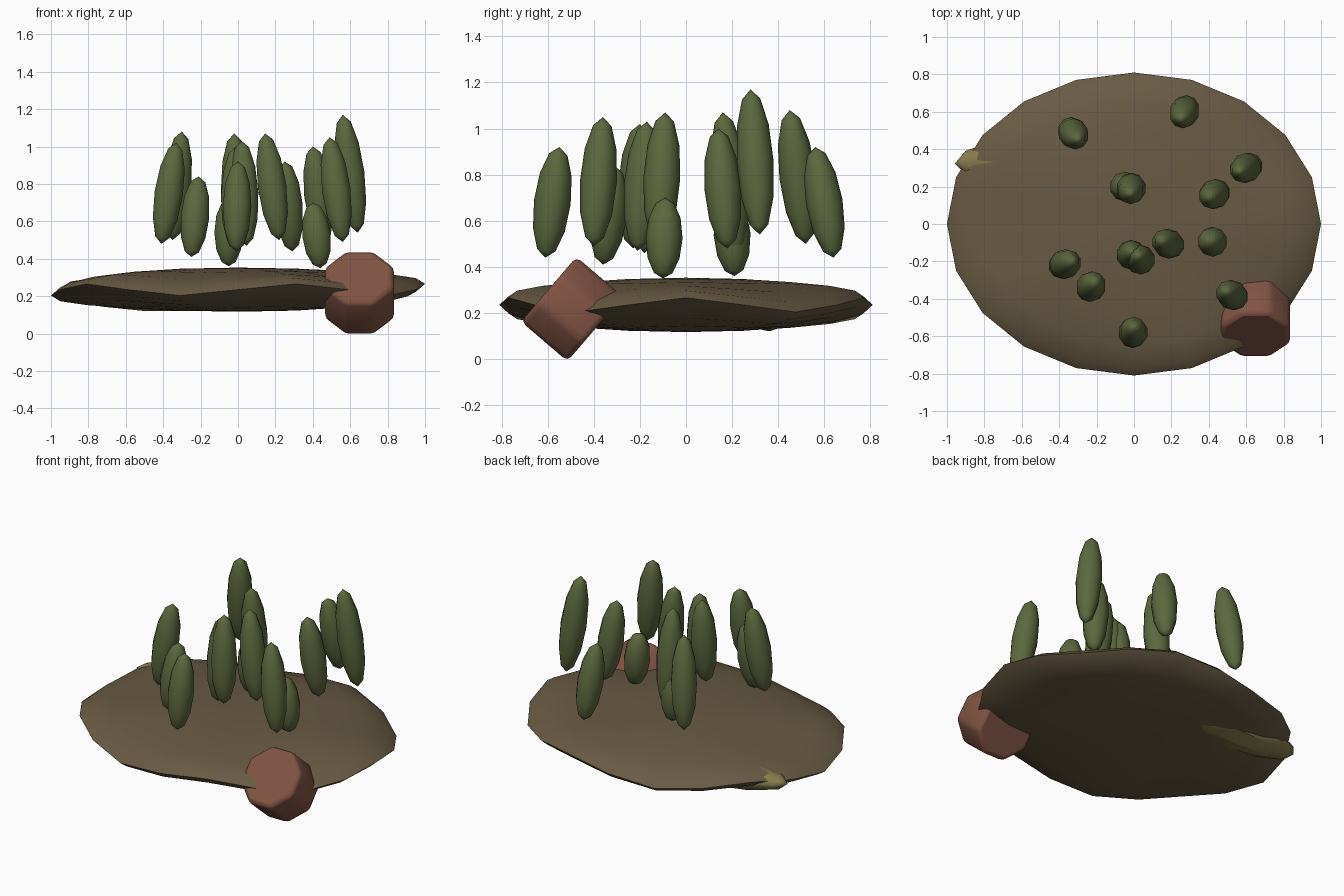
import bpy
import math
from mathutils import Vector

if "Cube" in bpy.data.objects:
    bpy.data.objects.remove(bpy.data.objects["Cube"])


def make_material(name, rgb):
    """Flat colour given as sRGB 0-255, stored linear."""
    linear = [((c / 255 + 0.055) / 1.055) ** 2.4 for c in rgb]
    mat = bpy.data.materials.new(name)
    mat.use_nodes = True
    mat.diffuse_color = (*linear, 1)
    mat.node_tree.nodes["Principled BSDF"].inputs["Base Color"].default_value = (*linear, 1)
    return mat


earth = make_material("earth brown", (104, 90, 67))
leaf = make_material("leaf green", (92, 104, 62))
clay = make_material("red clay", (130, 84, 68))
straw = make_material("dry olive", (132, 124, 76))


def finish(obj, name, mat, angle=40):
    obj.name = name
    obj.data.materials.append(mat)
    bpy.ops.object.shade_smooth_by_angle(angle=math.radians(angle))
    return obj


def ellipsoid(name, mat, centre, radii, axis, segments, rings):
    """Sphere stretched by radii, its z axis turned towards axis."""
    bpy.ops.mesh.primitive_uv_sphere_add(segments=segments, ring_count=rings, radius=1, location=centre)
    obj = bpy.context.object
    obj.scale = radii
    obj.rotation_euler = Vector((0, 0, 1)).rotation_difference(Vector(axis)).to_euler()
    return finish(obj, name, mat)


# Ground: flattened lens with a wavy rim
bpy.ops.mesh.primitive_uv_sphere_add(segments=20, ring_count=10, radius=1)
ground = bpy.context.object
for v in ground.data.vertices:
    r = math.hypot(v.co.x, v.co.y)
    wave = 0.031 * math.cos(5 * math.atan2(v.co.y, v.co.x)) * r ** 4
    v.co = (v.co.x, v.co.y * 0.81, 0.235 + v.co.z * 0.118 + wave)
finish(ground, "ground", earth)

# Trees: slender leaning pods, each given by its bottom and top tip
trees = [
    ((0.29, 0.64, 0.44), (0.25, 0.56, 0.92)),
    ((-0.35, 0.52, 0.5), (-0.3, 0.45, 1.08)),
    ((0.64, 0.32, 0.54), (0.56, 0.28, 1.17)),
    ((0.46, 0.18, 0.48), (0.4, 0.14, 1.0)),
    ((-0.01, 0.22, 0.46), (-0.02, 0.16, 1.07)),
    ((-0.05, 0.21, 0.36), (-0.05, 0.19, 0.72)),
    ((-0.02, -0.18, 0.46), (-0.01, -0.15, 1.0)),
    ((0.045, -0.21, 0.47), (0.02, -0.17, 1.03)),
    ((0.22, -0.12, 0.5), (0.145, -0.09, 1.07)),
    ((0.44, -0.1, 0.35), (0.4, -0.09, 0.7)),
    ((-0.41, -0.23, 0.48), (-0.33, -0.2, 1.02)),
    ((-0.25, -0.36, 0.41), (-0.21, -0.31, 0.84)),
    ((0.56, -0.4, 0.49), (0.49, -0.36, 1.05)),
    ((-0.01, -0.61, 0.44), (0, -0.55, 0.92)),
]
for i, (low, high) in enumerate(trees):
    low, high = Vector(low), Vector(high)
    axis = high - low
    ellipsoid(f"tree_{i + 1}", leaf, (low + high) / 2, (0.08, 0.08, axis.length / 2), axis, 10, 6)

# Boulder: short eight-sided drum, tipped towards the front
bpy.ops.mesh.primitive_cylinder_add(vertices=8, radius=0.2, depth=0.265, location=(0.65, -0.495, 0.217))
boulder = bpy.context.object
for v in boulder.data.vertices:
    x, y = v.co.x, v.co.y
    # Quarter-step turn so flat sides face left, right, up and down
    a = math.atan2(y, x) + math.pi / 8
    v.co.x, v.co.y = 0.2 * math.cos(a), 0.2 * math.sin(a)
boulder.rotation_euler.x = math.atan2(0.76, 0.65)
bevel = boulder.modifiers.new("soft edges", "BEVEL")
bevel.width = 0.025
bevel.segments = 2
finish(boulder, "boulder", clay, 50)

# Buried log lying under the back right rim
ellipsoid("buried_log", straw, (-0.5, 0.35, 0.213), (0.092, 0.13, 0.46), (-1, -0.06, 0.05), 8, 6)
